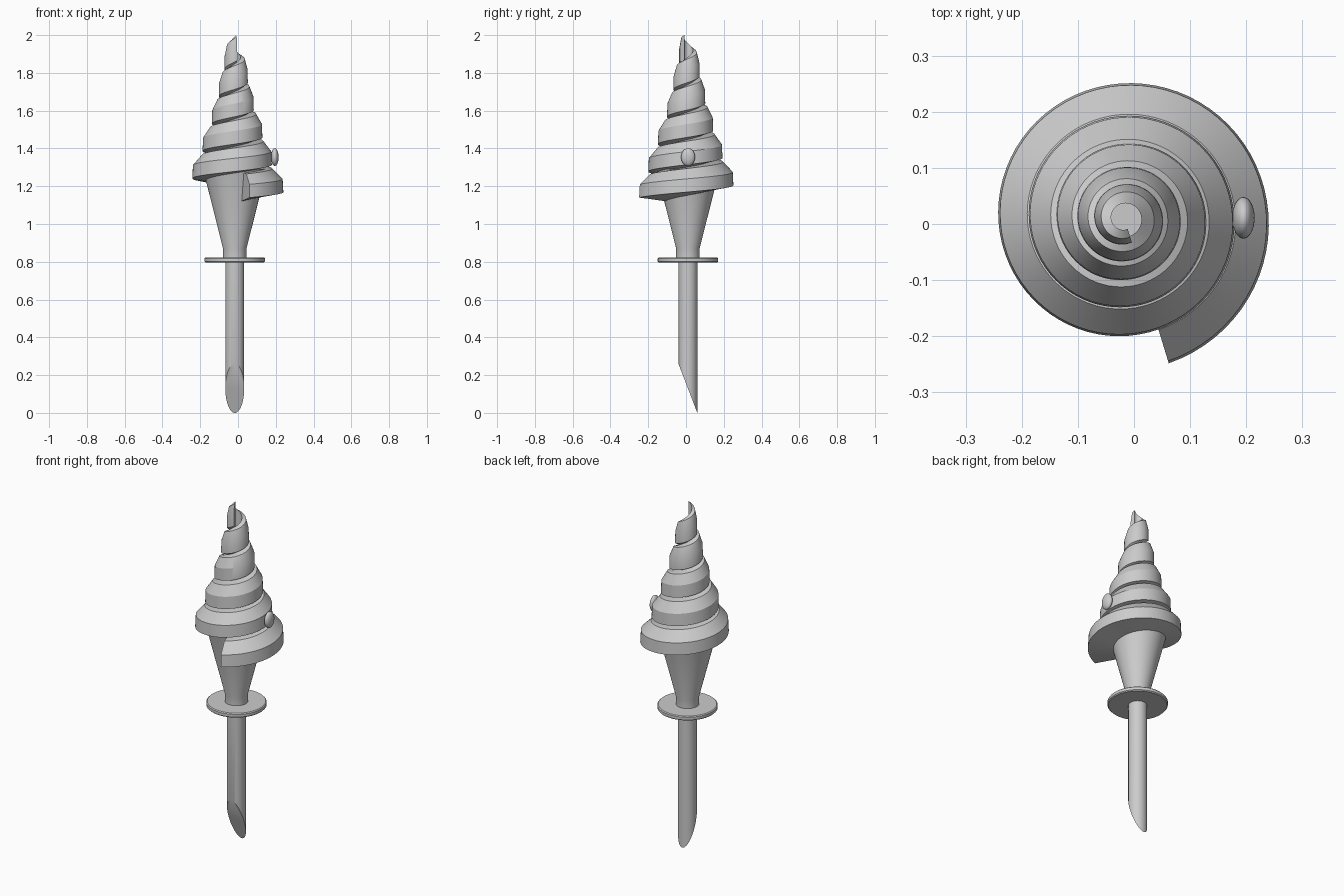
import bpy, bmesh
from math import sin, cos, pi, radians

if "Cube" in bpy.data.objects:
    bpy.data.objects.remove(bpy.data.objects["Cube"])

CX, CY = -0.017, 0.01   # main axis


def finish(name, bm, angle=30):
    bmesh.ops.recalc_face_normals(bm, faces=bm.faces)
    me = bpy.data.meshes.new(name)
    bm.to_mesh(me)
    bm.free()
    ob = bpy.data.objects.new(name, me)
    bpy.context.collection.objects.link(ob)
    bpy.ops.object.select_all(action='DESELECT')
    ob.select_set(True)
    bpy.context.view_layer.objects.active = ob
    bpy.ops.object.shade_smooth_by_angle(angle=radians(angle))
    return ob


def bridge(bm, a, b):
    n = len(a)
    for i in range(n):
        j = (i + 1) % n
        bm.faces.new((a[i], a[j], b[j], b[i]))


def lathe(name, profile, n=64):
    """Capped solid of revolution; z may be a function of y."""
    bm = bmesh.new()
    rings = []
    for r, z in profile:
        ring = []
        for i in range(n):
            a = 2 * pi * i / n
            y = r * sin(a)
            ring.append(bm.verts.new((CX + r * cos(a), CY + y, z(y) if callable(z) else z)))
        rings.append(ring)
    for a, b in zip(rings, rings[1:]):
        bridge(bm, a, b)
    bm.faces.new(rings[0])
    bm.faces.new(rings[-1])
    return finish(name, bm)


# Stick with a slanted cut at the bottom
lathe("stick", [(0.05, lambda y: 0.13 - 2.6 * y), (0.05, 0.81)])

# Guard disc
lathe("guard_disc", [(0.155, 0.797), (0.16, 0.802), (0.16, 0.818), (0.155, 0.823)])

# Tapered neck
lathe("neck", [(0.062, 0.82), (0.062, 0.87), (0.168, 1.29)])

# Spiral shell: a section swept five turns with shrinking radius
RADII = [0.27, 0.207, 0.156, 0.108, 0.075, 0.045]
SECTION = [(0.44, -0.005), (1.0, 0.015), (0.985, 0.085), (0.77, 0.14), (0.44, 0.15)]
TURNS, PITCH, STEPS = 5, 0.145, 72
bm = bmesh.new()
rings = []
for k in range(TURNS * STEPS + 1):
    t = k / STEPS
    i = min(int(t), TURNS - 1)
    f = t - i
    # smooth interpolation of the outer radius
    p1, p2 = RADII[i], RADII[i + 1]
    p0 = RADII[i - 1] if i else 2 * p1 - p2
    p3 = RADII[i + 2] if i + 2 <= TURNS else 2 * p2 - p1
    r = p1 + 0.5 * f * (p2 - p0 + f * (2*p0 - 5*p1 + 4*p2 - p3 + f * (3*(p1 - p2) + p3 - p0)))
    a = radians(-73) + 2 * pi * t
    rings.append([bm.verts.new((CX + s * r * cos(a), CY + s * r * sin(a), 1.125 + PITCH * t + h))
                  for s, h in SECTION])
for a, b in zip(rings, rings[1:]):
    bridge(bm, a, b)
bm.faces.new(rings[0])
bm.faces.new(rings[-1])
finish("spiral_shell", bm, 22)

# Small oval bead on the side
bm = bmesh.new()
bmesh.ops.create_uvsphere(bm, u_segments=32, v_segments=16, radius=1)
bmesh.ops.scale(bm, vec=(0.02, 0.037, 0.047), verts=bm.verts)
bmesh.ops.translate(bm, vec=(0.195, 0.011, 1.354), verts=bm.verts)
finish("bead", bm, 60)
